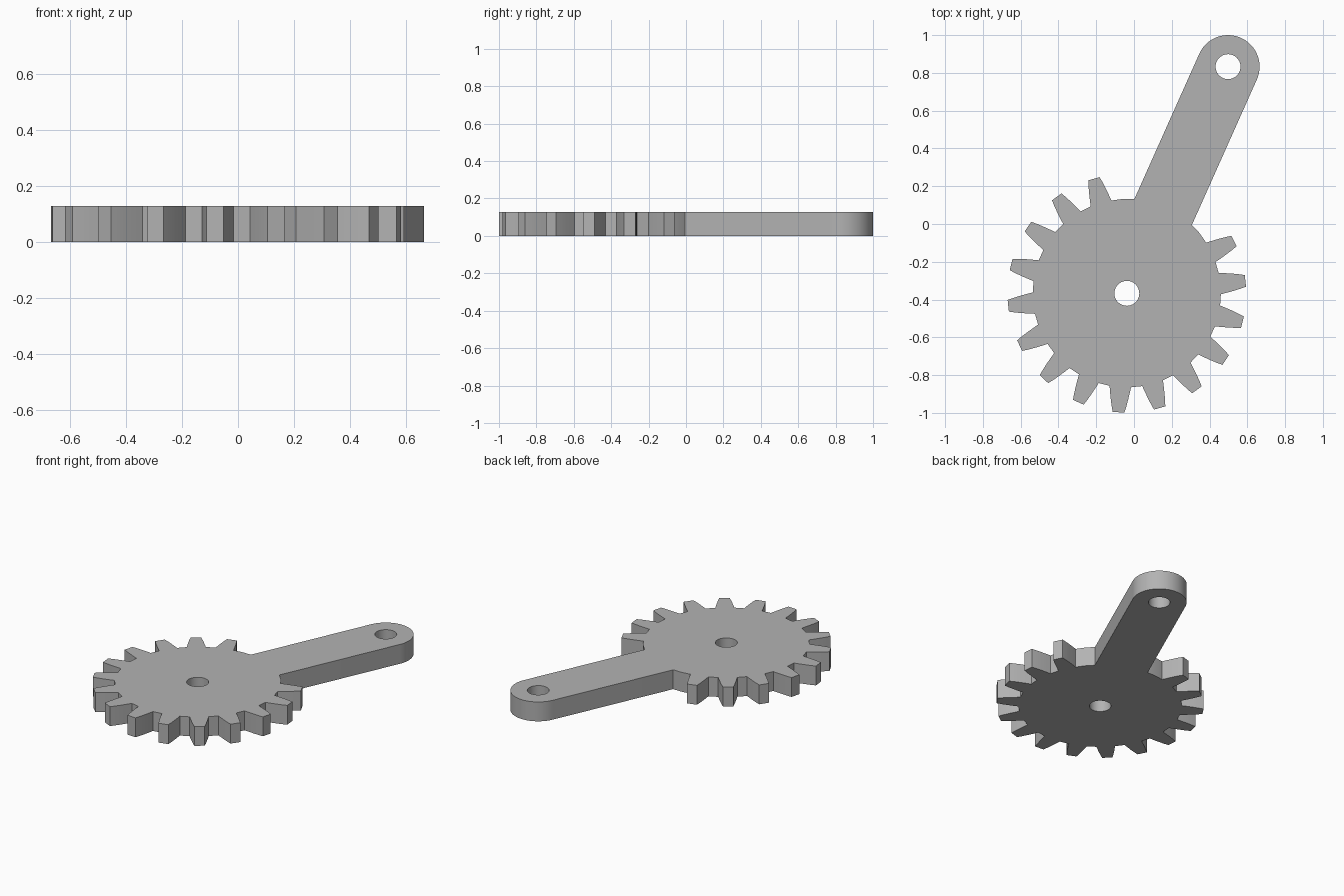
import bpy
import bmesh
from math import radians, asin, degrees, sqrt
from mathutils import Vector, Matrix

cube = bpy.data.objects.get("Cube")
if cube:
    bpy.data.objects.remove(cube, do_unlink=True)

THICK = 0.128
HUB = Vector((-0.038, -0.367))
PIVOT = Vector((0.498, 0.833))
ROOT, ARM_R, HOLE_R = 0.5, 0.167, 0.066
PITCH, TEETH, FIRST_TOOTH = 20, 15, 106
# Tooth flank: (radius, half width), from root to tip
FLANK = [(0.498, 0.057), (0.53, 0.052), (0.565, 0.046), (0.6, 0.039), (0.632, 0.031)]


def polar(centre, radius, angle):
    a = radians(angle)
    return centre + Matrix.Rotation(a, 2) @ Vector((radius, 0))


def arc(centre, radius, start, end, steps):
    return [polar(centre, radius, start + (end - start) * i / steps) for i in range(steps + 1)]


def tooth(angle):
    turn = Matrix.Rotation(radians(angle), 2)
    local = [(sqrt(r * r - w * w), -w) for r, w in FLANK]
    local += [(x, -y) for x, y in reversed(local)]
    return [HUB + turn @ Vector(p) for p in local]


# Outline: arm with a rounded end, then the teeth around the rest of the rim
axis = PIVOT - HUB
arm_angle = degrees(Vector((1, 0)).angle(axis))
spread = degrees(asin(ARM_R / ROOT))
outline = [polar(HUB, ROOT, arm_angle - spread)]
outline += arc(PIVOT, ARM_R, arm_angle - 90, arm_angle + 90, 32)
outline += arc(HUB, ROOT, arm_angle + spread, FIRST_TOOTH - PITCH / 2 - 3.5, 1)
for i in range(TEETH):
    outline += tooth(FIRST_TOOTH + i * PITCH)
outline.append(polar(HUB, ROOT, FIRST_TOOTH + (TEETH - 0.5) * PITCH + 3.5))

# Shaft hole and pin hole
loops = [outline] + [arc(c, HOLE_R, 0, 360, 40)[:-1] for c in (HUB, PIVOT)]

bm = bmesh.new()
edges = []
for loop in loops:
    verts = [bm.verts.new((p.x, p.y, 0)) for p in loop]
    edges += [bm.edges.new((verts[i - 1], verts[i])) for i in range(len(verts))]
bmesh.ops.triangle_fill(bm, use_beauty=True, edges=edges)
top = bmesh.ops.extrude_face_region(bm, geom=bm.faces[:], use_keep_orig=True)
bmesh.ops.translate(bm, vec=(0, 0, THICK),
                    verts=[v for v in top["geom"] if isinstance(v, bmesh.types.BMVert)])
bmesh.ops.recalc_face_normals(bm, faces=bm.faces[:])
mesh = bpy.data.meshes.new("gear_lever")
bm.to_mesh(mesh)
bm.free()

metal = bpy.data.materials.new("grey_metal")
metal.use_nodes = True
metal.diffuse_color = (0.45, 0.45, 0.45, 1)
metal.node_tree.nodes["Principled BSDF"].inputs["Base Color"].default_value = metal.diffuse_color
mesh.materials.append(metal)

gear = bpy.data.objects.new("gear_lever", mesh)
bpy.context.collection.objects.link(gear)
bpy.context.view_layer.objects.active = gear
gear.select_set(True)
bpy.ops.object.shade_smooth_by_angle(angle=radians(25))
